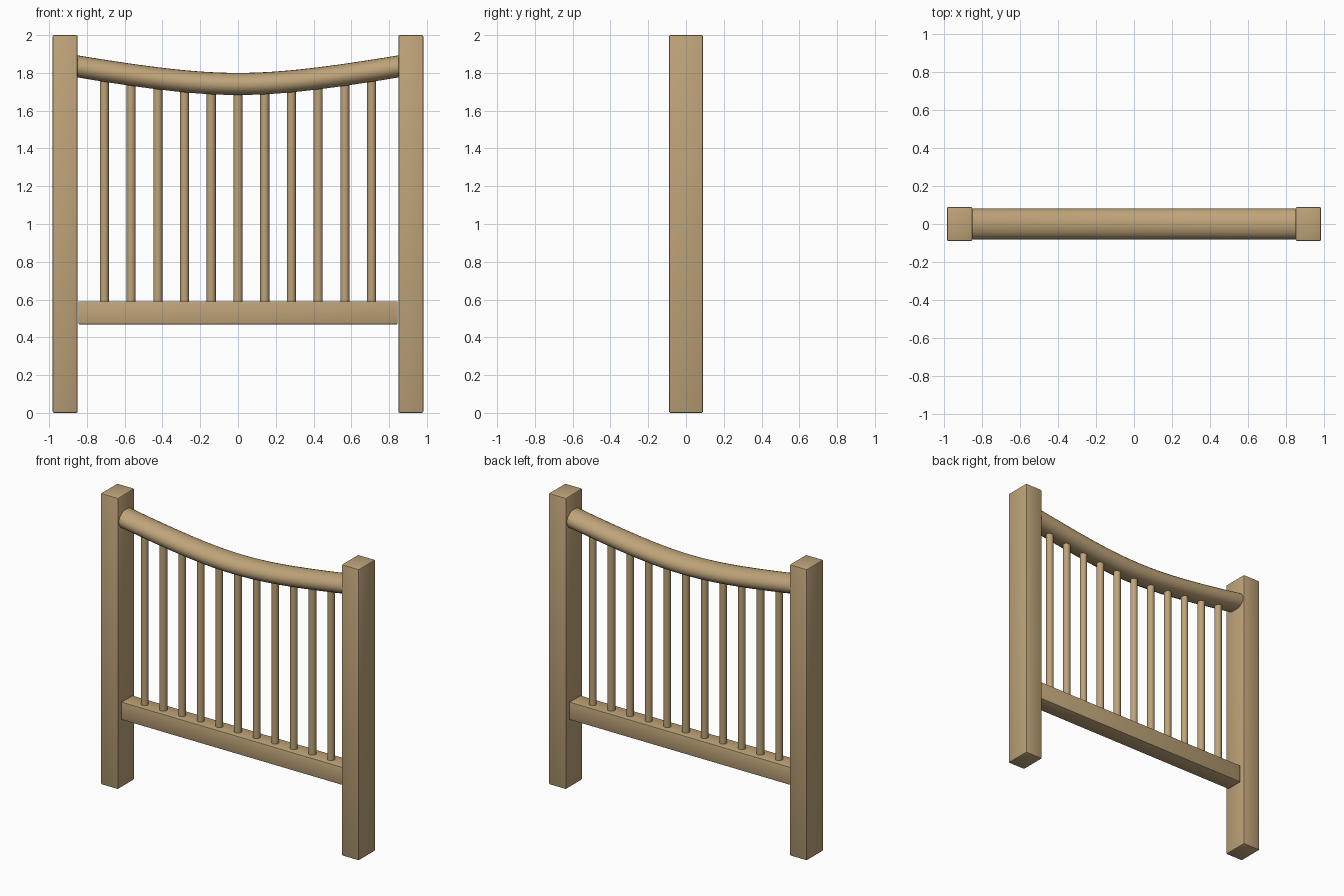
import bpy, bmesh, math

cube = bpy.data.objects.get("Cube")
if cube:
    bpy.data.objects.remove(cube, do_unlink=True)

wood = bpy.data.materials.new("tan wood")
wood.use_nodes = True
COLOUR = (0.515, 0.367, 0.190, 1)
wood.diffuse_color = COLOUR
wood.node_tree.nodes["Principled BSDF"].inputs["Base Color"].default_value = COLOUR


def finish(name, bm, smooth=None):
    bmesh.ops.recalc_face_normals(bm, faces=bm.faces)
    mesh = bpy.data.meshes.new(name)
    bm.to_mesh(mesh)
    bm.free()
    mesh.materials.append(wood)
    obj = bpy.data.objects.new(name, mesh)
    bpy.context.collection.objects.link(obj)
    if smooth:
        bpy.ops.object.select_all(action='DESELECT')
        obj.select_set(True)
        bpy.context.view_layer.objects.active = obj
        bpy.ops.object.shade_smooth_by_angle(angle=math.radians(smooth))
    return obj


def box(name, centre, size, bevel):
    bm = bmesh.new()
    bmesh.ops.create_cube(bm, size=1)
    for v in bm.verts:
        v.co = [c + p * s for c, p, s in zip(centre, v.co, size)]
    bmesh.ops.bevel(bm, geom=bm.edges[:], offset=bevel, segments=2,
                    profile=0.5, affect='EDGES')
    return finish(name, bm, 30)


def sag(x):
    """Height of the handrail's centre line, lowest in the middle."""
    return 1.738 + 0.191 * (math.hypot(x, 0.5) - 0.5)


# Square end posts
for side, name in ((-1, "right_post"), (1, "left_post")):
    box(name, (side * 0.915, 0, 1), (0.132, 0.18, 2), 0.008)

# Straight bottom rail
box("bottom_rail", (0, 0, 0.53), (1.69, 0.12, 0.122), 0.004)

# Round spindles reaching up into the handrail
for i in range(11):
    x = (i - 5) * 0.1415
    low, high = 0.58, sag(x) - 0.03
    bm = bmesh.new()
    bmesh.ops.create_cone(bm, cap_ends=True, segments=16, radius1=0.024,
                          radius2=0.024, depth=high - low)
    bmesh.ops.translate(bm, verts=bm.verts, vec=(x, 0, (low + high) / 2))
    finish(f"spindle_{i + 1}", bm, 40)

# Sagging handrail: domed top, tapered underside, swept along the curve
dome = [(0.081 * math.cos(a), 0.062 * math.sin(a))
        for a in (math.pi * k / 12 for k in range(13))]
under = [(-0.078, -0.02), (-0.062, -0.04), (-0.035, -0.055),
         (0.035, -0.055), (0.062, -0.04), (0.078, -0.02)]
section = dome + under
bm = bmesh.new()
rings = []
STEPS = 32
for i in range(STEPS + 1):
    x = -0.855 + 1.71 * i / STEPS
    rings.append([bm.verts.new((x, y, sag(x) + z)) for y, z in section])
for a, b in zip(rings, rings[1:]):
    for k in range(len(section)):
        n = (k + 1) % len(section)
        bm.faces.new((a[k], a[n], b[n], b[k]))
bm.faces.new(rings[0])
bm.faces.new(rings[-1])
finish("handrail", bm, 35)
